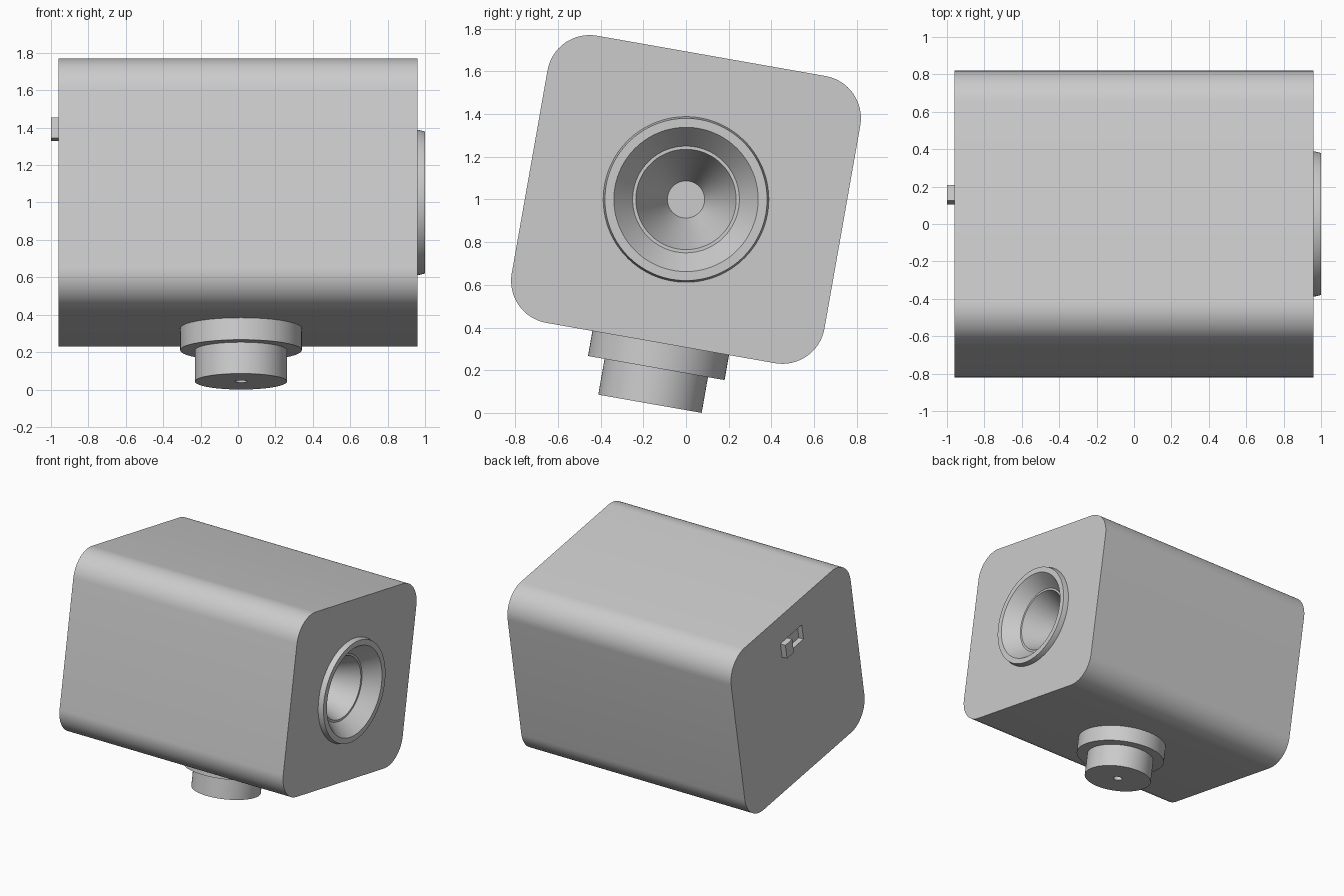
import bpy
import bmesh
import math
from mathutils import Matrix, Vector

cube = bpy.data.objects.get("Cube")
if cube:
    bpy.data.objects.remove(cube, do_unlink=True)

# Whole device leans about the x axis through its centre
TILT = Matrix.Translation((0, 0, 1)) @ Matrix.Rotation(math.radians(-10), 4, 'X')
HALF_LENGTH = 0.96
HALF_DEPTH, HALF_HEIGHT, CORNER = 0.744, 0.683, 0.2

grey = bpy.data.materials.new("plain_grey")
GREY = (0.6, 0.6, 0.6, 1)
grey.use_nodes = True
grey.diffuse_color = GREY
grey.node_tree.nodes["Principled BSDF"].inputs["Base Color"].default_value = GREY


def finish(name, bm, matrix=None):
    """Place a bmesh in the tilted frame and turn it into an object."""
    bmesh.ops.transform(bm, matrix=TILT @ (matrix or Matrix()), verts=bm.verts)
    bmesh.ops.recalc_face_normals(bm, faces=bm.faces)
    mesh = bpy.data.meshes.new(name)
    bm.to_mesh(mesh)
    bm.free()
    mesh.materials.append(grey)
    obj = bpy.data.objects.new(name, mesh)
    bpy.context.collection.objects.link(obj)
    return obj


def lathe(name, profile, matrix, steps=96):
    """Spin (radius, height) points round z."""
    bm = bmesh.new()
    verts = [bm.verts.new((r, 0, h)) for r, h in profile]
    edges = [bm.edges.new(pair) for pair in zip(verts, verts[1:])]
    bmesh.ops.spin(bm, geom=verts + edges, axis=(0, 0, 1), cent=(0, 0, 0),
                   angle=math.tau, steps=steps, use_duplicate=False)
    bmesh.ops.remove_doubles(bm, verts=bm.verts, dist=0.0001)
    return finish(name, bm, matrix)


def box(name, low, high):
    low, high = Vector(low), Vector(high)
    bm = bmesh.new()
    bmesh.ops.create_cube(bm, size=1)
    size = Matrix.Diagonal((*(high - low), 1))
    return finish(name, bm, Matrix.Translation((low + high) / 2) @ size)


def cut(obj, cutter):
    cutter.hide_render = True
    mod = obj.modifiers.new("cut", 'BOOLEAN')
    mod.operation, mod.solver, mod.object = 'DIFFERENCE', 'EXACT', cutter
    bpy.context.view_layer.objects.active = obj
    bpy.ops.object.modifier_apply(modifier=mod.name)
    bpy.data.objects.remove(cutter, do_unlink=True)


# Housing: rounded rectangle extruded along x
bm = bmesh.new()
outline = []
for i, (sy, sz) in enumerate([(1, 1), (-1, 1), (-1, -1), (1, -1)]):
    for k in range(17):
        a = math.pi / 2 * (i + k / 16)
        outline.append(bm.verts.new((-HALF_LENGTH,
                                     sy * (HALF_DEPTH - CORNER) + CORNER * math.cos(a),
                                     sz * (HALF_HEIGHT - CORNER) + CORNER * math.sin(a))))
end = bm.faces.new(outline)
new = bmesh.ops.extrude_face_region(bm, geom=[end], use_keep_orig=True)
bmesh.ops.translate(bm, vec=(2 * HALF_LENGTH, 0, 0),
                    verts=[v for v in new["geom"] if isinstance(v, bmesh.types.BMVert)])
housing = finish("housing", bm)

# Openings for the lens and for the switch slot
along_x = Matrix.Rotation(math.radians(90), 4, 'Y')
cut(housing, lathe("lens_cutter", [(0, 0.45), (0.36, 0.45), (0.36, 1.1), (0, 1.1)], along_x))
cut(housing, box("slot_cutter", (-1.1, -0.133, 0.353), (-0.92, 0.133, 0.473)))

# Lens surround: raised ring, stepped bevel and deep cone
lens = lathe("lens_surround", [
    (0, 0.54), (0.087, 0.54), (0.235, 0.89), (0.25, 0.89), (0.338, 1.0),
    (0.38, 1.0), (0.388, 0.965), (0.388, 0.5), (0, 0.5)], along_x)

# Mount: collar and stub with a screw hole, pointing down
mount = lathe("mount", [
    (0, 0.87), (0.033, 0.87), (0.033, 0.972), (0.246, 0.972), (0.246, 0.802),
    (0.325, 0.802), (0.325, 0.66), (0, 0.66)],
    Matrix.Translation((0.016, 0, 0)) @ Matrix.Rotation(math.pi, 4, 'X'))

# Sliding switch at one end of its slot
switch = box("switch", (-1.0, 0.044, 0.357), (-0.91, 0.129, 0.469))

# Smooth curved walls, keep edges crisp
bpy.ops.object.select_all(action='DESELECT')
for obj in (housing, lens, mount, switch):
    obj.select_set(True)
bpy.context.view_layer.objects.active = housing
bpy.ops.object.shade_smooth_by_angle(angle=math.radians(25))
